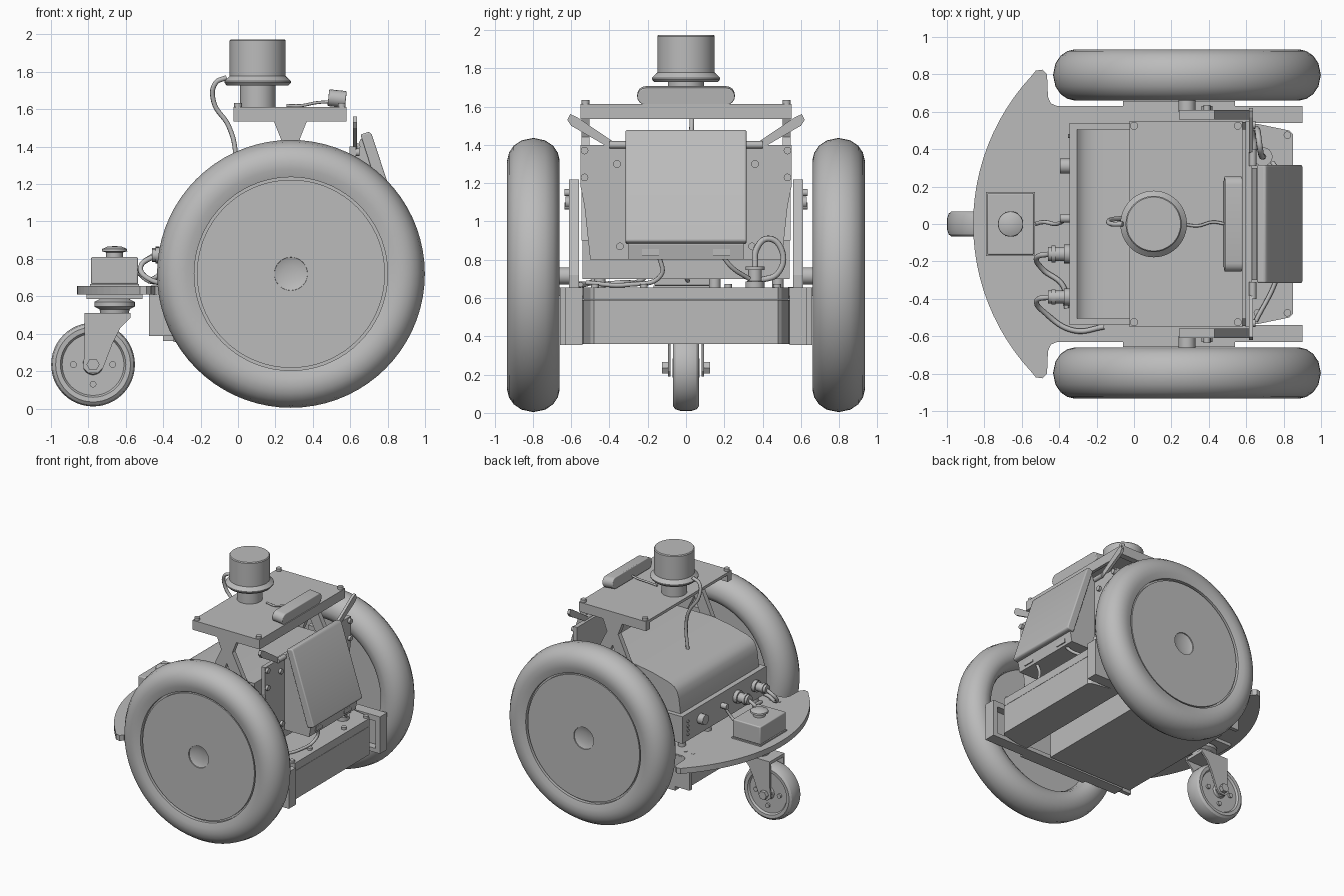
import bpy, bmesh, math
from mathutils import Vector, Matrix

grey = bpy.data.materials.new("neutral grey")
grey.diffuse_color = (0.5, 0.5, 0.5, 1)


def finish(name, bm, bevel=0, smooth=False):
    bmesh.ops.recalc_face_normals(bm, faces=bm.faces)
    me = bpy.data.meshes.new(name)
    bm.to_mesh(me)
    bm.free()
    ob = bpy.data.objects.new(name, me)
    bpy.context.collection.objects.link(ob)
    me.materials.append(grey)
    if bevel:
        m = ob.modifiers.new("edge", 'BEVEL')
        m.width, m.segments, m.limit_method = bevel, 3, 'ANGLE'
    if smooth or bevel:
        bpy.ops.object.select_all(action='DESELECT')
        ob.select_set(True)
        bpy.context.view_layer.objects.active = ob
        bpy.ops.object.shade_smooth_by_angle(angle=math.radians(32))
    return ob


def prism(name, pts, axis, lo, hi, bevel=0, smooth=False):
    """Extrude a 2D outline along an axis."""
    def at(p, h):
        return {'x': (h, p[0], p[1]), 'y': (p[0], h, p[1]), 'z': (p[0], p[1], h)}[axis]
    bm = bmesh.new()
    a = [bm.verts.new(at(p, lo)) for p in pts]
    b = [bm.verts.new(at(p, hi)) for p in pts]
    bm.faces.new(a)
    bm.faces.new(b)
    for i in range(len(a)):
        j = (i + 1) % len(a)
        bm.faces.new((a[i], a[j], b[j], b[i]))
    return finish(name, bm, bevel, smooth)


def box(name, x, y, z, bevel=0):
    y = sorted(y)
    return prism(name, [(x[0], y[0]), (x[1], y[0]), (x[1], y[1]), (x[0], y[1])], 'z', z[0], z[1], bevel)


def lathe(name, prof, origin, axis=(0, 0, 1), n=32):
    """Revolve (radius, height) points about an axis through origin."""
    bm = bmesh.new()
    rot = Vector((0, 0, 1)).rotation_difference(Vector(axis)).to_matrix()
    rings = []
    for r, h in prof:
        k = 1 if r == 0 else n
        rings.append([bm.verts.new(Vector(origin) + rot @ Vector(
            (r * math.cos(math.tau * i / n), r * math.sin(math.tau * i / n), h))) for i in range(k)])
    for p, q in zip(rings, rings[1:]):
        for i in range(n):
            j = (i + 1) % n
            vs = [p[i % len(p)], p[j % len(p)], q[j % len(q)], q[i % len(q)]]
            bm.faces.new(list(dict.fromkeys(vs)))
    return finish(name, bm, smooth=True)


def cyl(name, origin, r, h, axis=(0, 0, 1), n=20):
    return lathe(name, [(0, 0), (r, 0), (r, h), (0, h)], origin, axis, n)


def cable(name, pts, r=0.011):
    cu = bpy.data.curves.new(name, 'CURVE')
    cu.dimensions, cu.bevel_depth, cu.bevel_resolution, cu.resolution_u = '3D', r, 2, 8
    cu.use_fill_caps = True
    sp = cu.splines.new('BEZIER')
    sp.bezier_points.add(len(pts) - 1)
    for b, p in zip(sp.bezier_points, pts):
        b.co = p
        b.handle_left_type = b.handle_right_type = 'AUTO'
    cu.materials.append(grey)
    bpy.context.collection.objects.link(bpy.data.objects.new(name, cu))


# Drive wheels: tyre with outer disc, shallow dimple and recessed inner side
tyre = [(0, .093), (.045, .096), (.075, .103), (.088, .108), (.089, .115), (.091, .115), (.503, .115), (.503, .095),
        (.517, .095), (.517, .122), (.56, .135), (.60, .137), (.64, .127), (.675, .103), (.703, .062), (.716, 0),
        (.703, -.062), (.675, -.103), (.64, -.127), (.60, -.137), (.56, -.135), (.52, -.11), (.50, -.07),
        (.49, -.02), (0, -.02)]
for s in (-1, 1):
    lathe("drive_wheel", tyre, (.283, s * .797, .72), (0, s, 0), 72)
    cyl("wheel_axle", (.283, s * .60, .715), .045, .19, (0, s, 0), 24)
    box("axle_clamp_plate", (-.06, .54), (s * .625, s * .658), (.355, .655))
    cyl("axle_nut", (.39, s * .6, 1.1), .03, .03, (0, s, 0), 12)
    # Side channels of the chassis
    box("channel_web", (-.475, .9), (s * .60, s * .632), (.388, .645))
    box("channel_lower_flange", (-.345, .9), (s * .54, s * .632), (.355, .388))
    box("channel_upper_flange", (.5, .9), (s * .54, s * .632), (.61, .655))
    box("side_rail_end", (.86, .9), (s * .54, s * .63), (.385, .65))
    # Upright brackets with sloping rear edge, and forked top supports
    prism("side_bracket", [(.24, .655), (.63, .655), (.63, .72), (.43, 1.22), (.24, 1.22)], 'y', s * .56, s * .61)
    prism("top_support", [(.19, 1.54), (.37, 1.54), (.33, 1.44), (.60, .9), (.5, .9), (.28, 1.34), (.1, .9),
                          (-.02, .9), (.23, 1.44)], 'y', s * .505, s * .545)
    for z in (1.08, 1.15):
        cyl("bracket_bolt", (.39, s * .6, z), .018, .035, (0, s, 0), 12)

# Deck plate with bowed nose
half = []
for i in range(13):
    a = math.radians(43 * i / 12)
    half.append((.30 - 1.16 * math.cos(a), 1.16 * math.sin(a)))
half += [(-.525, .82), (-.49, .825), (-.465, .80), (-.46, .68), (-.445, .645), (-.41, .63), (.60, .63)]
outline = half + [(x, -y) for x, y in reversed(half[1:])]
prism("deck_plate", outline, 'z', .61, .655)
for s in (-1, 1):
    for x in (-.45, -.38):
        cyl("deck_hole_cap", (x, s * .55, .655), .016, .003)
    for x in (.66, .82):
        cyl("deck_bolt", (x, s * .475, .655), .02, .018, n=12)
    cyl("deck_bolt", (.80, s * .22, .655), .02, .018, n=12)

# Tapered rear battery box and main battery box under the deck
taper = [(.58, -.54), (.66, -.535), (.83, -.50), (.85, -.48), (.85, .48), (.83, .50), (.66, .535), (.58, .54)]
prism("rear_battery_box", taper, 'z', .36, .59)
prism("rear_battery_lid", taper, 'z', .592, .655)
box("main_battery_box", (-.40, .36), (-.53, .53), (.36, .61))

# Electronics case on feet, with curved cover
box("electronics_case", (-.345, .58), (-.54, .54), (.70, .92))
for x in (-.30, .52):
    for y in (-.45, .15, .48):
        cyl("case_foot", (x, y, .65), .03, .055)
prism("curved_cover", [(-.305, .91), (-.29, 1.04), (-.275, 1.09), (-.25, 1.125), (-.20, 1.15), (-.05, 1.19),
                       (.1, 1.215), (.5, 1.22), (.5, .91)], 'y', -.505, .505, smooth=True)
for y, r in ((-.16, .05), (-.39, .045), (.31, .04), (.03, .022)):
    cyl("case_connector", (-.335, y, .82), r, .06 if y > 0 else .04, (-1, 0, 0))
    if y < 0:
        cyl("connector_plug", (-.37, y, .82), r * .75, .09, (-1, 0, 0))
        cyl("connector_collar", (-.42, y, .82), r * .9, .02, (-1, 0, 0))
for z in (.75, .785, .82, .855):
    cyl("case_screw", (-.34, .47, z), .012, .012, (-1, 0, 0), 10)
cable("front_cable", [(-.45, -.16, .82), (-.52, -.18, .76), (-.49, -.24, .69), (-.38, -.33, .68), (-.36, -.45, .67)], .014)
cable("lower_cable", [(-.44, -.39, .82), (-.52, -.41, .76), (-.47, -.48, .69), (-.32, -.57, .67), (-.16, -.55, .67)], .014)
cable("stop_cable", [(-.53, 0, .72), (-.48, .01, .69), (-.42, 0, .72), (-.36, .03, .82)])

# Emergency stop box and button
box("stop_box_base", (-.79, -.53), (-.17, .17), (.655, .665))
box("stop_box_body", (-.785, -.535), (-.165, .165), (.665, .81), .008)
lathe("stop_button", [(0, 0), (.045, 0), (.045, .03), (.068, .035), (.066, .048), (.04, .06), (0, .064)], (-.66, 0, .805))

# Top plate with side ribs and bolts
box("top_plate", (-.025, .58), (-.55, .55), (1.59, 1.612))
box("top_cross_rib", (.555, .58), (-.545, .545), (1.535, 1.59))
for s in (-1, 1):
    box("top_plate_rib", (-.025, .58), (s * .50, s * .55), (1.535, 1.59))
    for x in (.0, .555):
        cyl("top_bolt", (x, s * .525, 1.612), .021, .022, n=12)

# Scanner tower
lathe("scanner", [(0, 0), (.095, 0), (.095, .115), (.165, .115), (.178, .13), (.178, .138), (.15, .165), (.15, .355),
                  (.144, .362), (0, .362)], (.105, 0, 1.612), n=48)
cable("scanner_cable", [(-.06, 0, 1.77), (-.12, 0, 1.74), (-.13, .02, 1.64), (-.05, .03, 1.51), (-.015, .02, 1.38),
                        (-.03, .02, 1.18)], .013)

# Sensor bar with rounded ends
bar = []
for c, a0 in ((.21, -90), (-.21, 90)):
    for i in range(9):
        a = math.radians(a0 + 22.5 * i)
        bar.append((c + .045 * math.cos(a), .045 * math.sin(a)))
ob = prism("sensor_bar", bar, 'x', -.047, .047, .006)
ob.matrix_world = Matrix.Translation((.53, 0, 1.657)) @ Matrix.Rotation(math.radians(6), 4, 'Y')
cable("sensor_cable", [(.26, 0, 1.62), (.34, -.01, 1.62), (.42, .01, 1.635), (.49, 0, 1.64)], .008)

# Upright rear panel, with a wedge housing carrying the slanted display
prism("rear_panel", [(-.5, .80), (.5, .80), (.53, 1.08), (.55, 1.18), (.55, 1.40), (-.55, 1.40), (-.55, 1.18),
                     (-.53, 1.08)], 'x', .595, .63)
prism("display_housing", [(.63, .80), (.85, .80), (.865, .88), (.68, 1.45), (.655, 1.44), (.63, 1.38)],
      'y', -.30, .30)
prism("display_shell", [(.842, .88), (.89, .888), (.902, .90), (.715, 1.465), (.70, 1.48), (.655, 1.465)],
      'y', -.315, .315, .01)
for s in (-1, 1):
    box("display_socket", (.845, .862), (s * .14, s * .23), (.82, .855))
    for y, z in ((.53, 1.37), (.53, 1.23), (.36, 1.30), (.345, .87)):
        cyl("panel_bolt", (.63, s * y, z), .02, .02, (1, 0, 0), 12)
    # Antennas: short base and a flat blade
    cyl("antenna_base", (.635, s * .31, 1.40), .019, .09, (0, s, 0))
    prism("antenna_blade", [(s * .37, 1.385), (s * .41, 1.39), (s * .60, 1.50), (s * .62, 1.53), (s * .605, 1.56),
                            (s * .57, 1.545), (s * .385, 1.42)], 'x', .614, .636)

# Rear cables and plug
lathe("rear_plug", [(0, 0), (.05, 0), (.05, .03), (.035, .035), (.035, .09), (.05, .09), (.05, .11), (0, .11)], (.69, .36, .655))
cable("rear_loop_cable", [(.69, .36, .76), (.68, .37, .86), (.67, .43, .91), (.66, .50, .85), (.65, .48, .73),
                          (.64, .38, .69)], .016)
cable("rear_cable_left", [(.82, -.14, .82), (.8, -.13, .72), (.76, -.3, .67), (.65, -.52, .68)], .012)
cable("rear_cable_right", [(.82, .19, .82), (.8, .24, .76), (.74, .33, .70)], .012)

# Caster: mount, swivel, fork, wheel and axle
box("caster_plate", (-.81, -.51), (-.15, .15), (.585, .612))
lathe("caster_swivel", [(0, 0), (.075, 0), (.08, .03), (.108, .045), (.108, .07), (.08, .085), (0, .085)], (-.66, 0, .50))
box("fork_crown", (-.82, -.58), (-.095, .095), (.485, .51))
for s in (-1, 1):
    prism("fork_leg", [(-.82, .50), (-.575, .51), (-.575, .485), (-.63, .43), (-.67, .35), (-.72, .22), (-.75, .19),
                       (-.80, .19), (-.83, .22), (-.82, .30)], 'y', s * .08, s * .095)
    cyl("caster_axle_nut", (-.775, s * .08, .235), .035, .045, (0, s, 0), 6)
    for d in (0, 180, 270):
        a = math.radians(d)
        cyl("caster_wheel_bolt", (-.775 + .105 * math.cos(a), s * .045, .235 + .105 * math.sin(a)), .018, .02,
            (0, s, 0), 12)
lathe("caster_wheel", [(0, .07), (.05, .07), (.055, .05), (.165, .05), (.175, .066), (.20, .068), (.216, .055),
                       (.224, .03), (.224, -.03), (.216, -.055), (.20, -.068), (.175, -.066), (.165, -.05),
                       (.055, -.05), (.05, -.07), (0, -.07)], (-.775, 0, .235), (0, 1, 0), 48)
